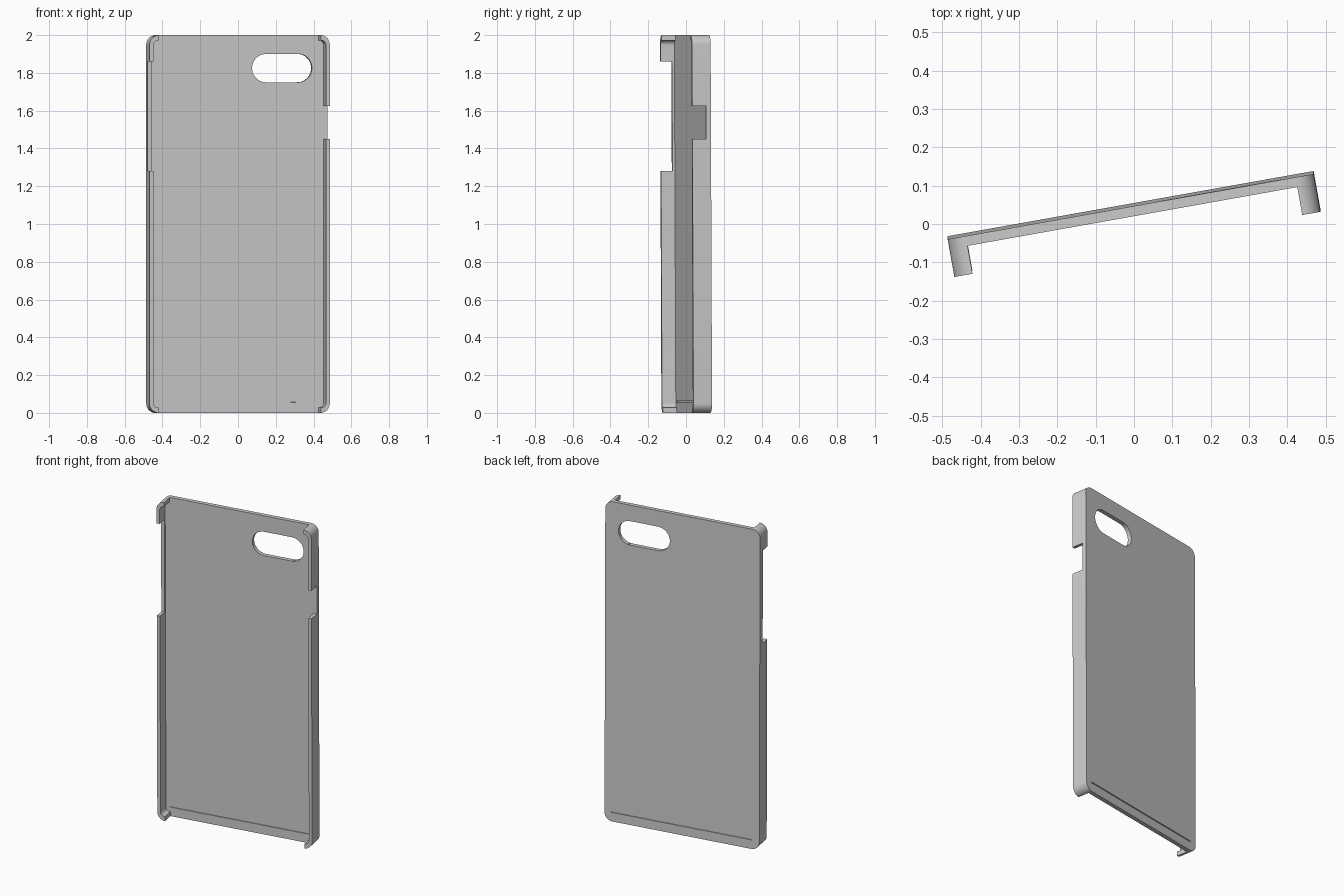
import bpy, bmesh, math
from mathutils import Matrix

if "Cube" in bpy.data.objects:
    bpy.data.objects.remove(bpy.data.objects["Cube"])

W, H, D = 0.4845, 2.0, 0.05      # half width, height, half depth
FLOOR = 0.024                    # inner face of the back plate
WALL, LIP, R = 0.02, 0.028, 0.05

grey = bpy.data.materials.new("plain grey")
grey.use_nodes = True
colour = (0.6, 0.6, 0.6, 1)
grey.diffuse_color = colour
grey.node_tree.nodes["Principled BSDF"].inputs["Base Color"].default_value = colour


def prism(name, x0, x1, z0, z1, y0, y1, r=0.0, steps=10):
    """Rounded rectangle in x/z, extruded along y."""
    bm = bmesh.new()
    corners = [(x1 - r, z1 - r), (x0 + r, z1 - r), (x0 + r, z0 + r), (x1 - r, z0 + r)]
    verts = []
    for i, (cx, cz) in enumerate(corners):
        for k in range(steps + 1 if r else 1):
            a = math.pi / 2 * (i + k / steps)
            verts.append(bm.verts.new((cx + r * math.cos(a), y0, cz + r * math.sin(a))))
    face = bm.faces.new(verts)
    out = bmesh.ops.extrude_face_region(bm, geom=[face])["geom"]
    moved = [v for v in out if isinstance(v, bmesh.types.BMVert)]
    bmesh.ops.translate(bm, vec=(0, y1 - y0, 0), verts=moved)
    bmesh.ops.remove_doubles(bm, verts=bm.verts, dist=1e-5)
    bmesh.ops.recalc_face_normals(bm, faces=bm.faces)
    mesh = bpy.data.meshes.new(name)
    bm.to_mesh(mesh)
    bm.free()
    mesh.materials.append(grey)
    ob = bpy.data.objects.new(name, mesh)
    bpy.context.collection.objects.link(ob)
    return ob


def cut(target, cutter):
    cutter.hide_render = True
    mod = target.modifiers.new("cut", "BOOLEAN")
    mod.operation, mod.solver, mod.object = "DIFFERENCE", "EXACT", cutter
    bpy.ops.object.modifier_apply(modifier=mod.name)
    bpy.data.objects.remove(cutter)


# Solid tray with rounded corners
case = prism("phone_case", -W, W, 0, H, -D, D, R)
bpy.context.view_layer.objects.active = case
case.select_set(True)

FRONT = -0.1
# Pocket, then open top and bottom edges leaving hooks at the corners
cut(case, prism("pocket", -W + WALL, W - WALL, LIP, H - LIP, FRONT, FLOOR, 0.025))
cut(case, prism("open_ends", -W + 0.048, W - 0.048, -0.1, H + 0.1, FRONT, FLOOR))
# Side openings for the buttons
cut(case, prism("right_opening", -W - 0.1, -W + 0.03, 1.28, 1.86, FRONT, 0.011))
cut(case, prism("left_opening", W - 0.03, W + 0.1, 1.45, 1.625, FRONT, FLOOR))
# Camera window
cut(case, prism("camera_window", 0.08, 0.402, 1.75, 1.90, FRONT, 0.1, 0.0749, 14))
# Fine score line on both faces of the plate
for y0, y1 in ((FLOOR - 0.01, FLOOR + 0.005), (D - 0.005, D + 0.01)):
    cut(case, prism("score_line", -0.44, 0.44, 0.056, 0.062, y0, y1))

bpy.ops.object.shade_smooth_by_angle(angle=math.radians(30))

# Turned a little, leaning very slightly forward
case.data.transform(Matrix.Translation((0, 0, 1)) @ Matrix.Rotation(0.004, 4, "X")
                    @ Matrix.Rotation(math.radians(10.1), 4, "Z")
                    @ Matrix.Translation((0, 0, -1)))
